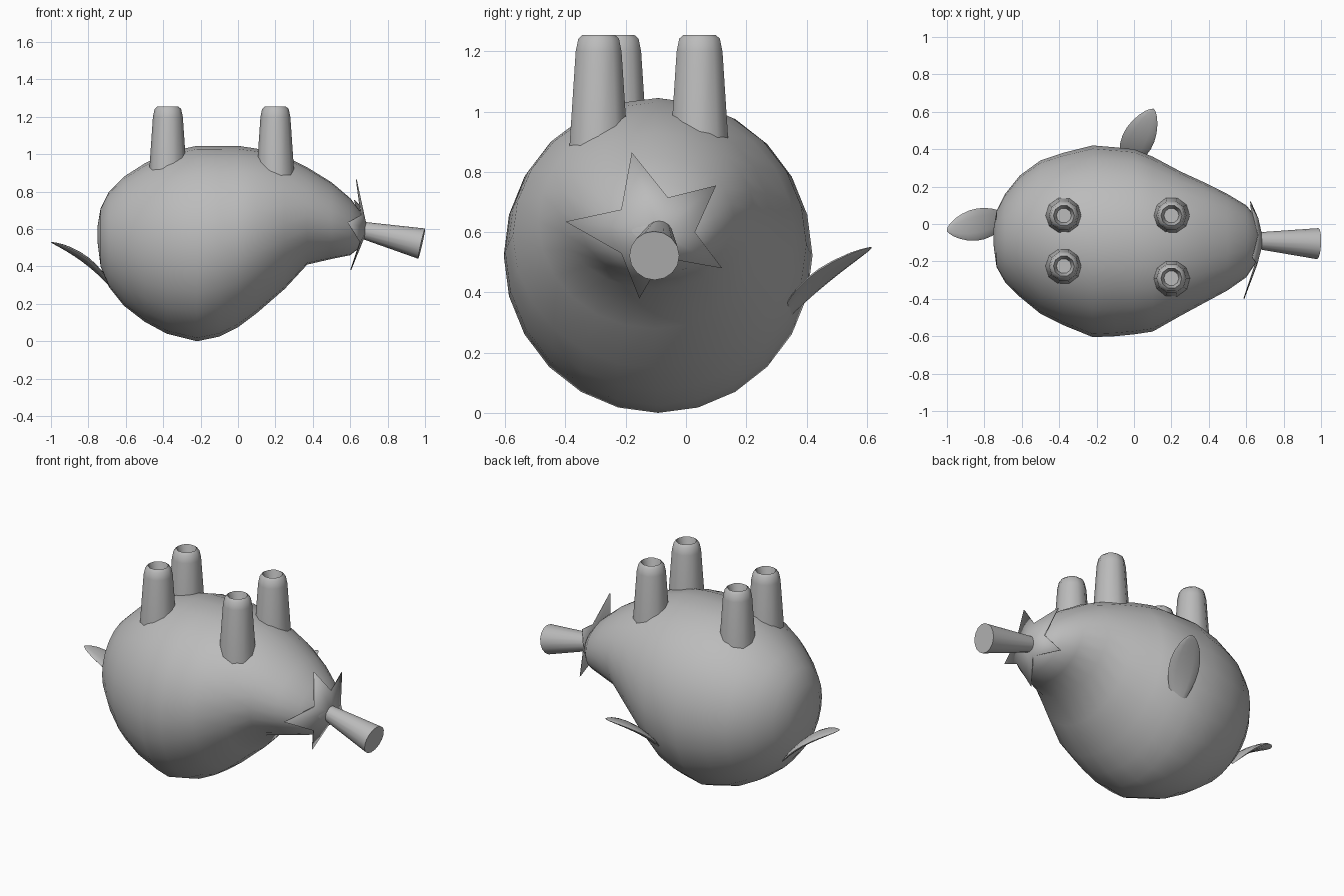
import bpy, bmesh, math
from mathutils import Vector

cube = bpy.data.objects.get("Cube")
if cube:
    bpy.data.objects.remove(cube)

grey = bpy.data.materials.new("plain grey")
grey.use_nodes = True
grey.diffuse_color = (0.5, 0.5, 0.5, 1)
grey.node_tree.nodes["Principled BSDF"].inputs["Base Color"].default_value = (0.5, 0.5, 0.5, 1)


def finish(name, bm, angle=40):
    bmesh.ops.recalc_face_normals(bm, faces=bm.faces)
    mesh = bpy.data.meshes.new(name)
    bm.to_mesh(mesh)
    bm.free()
    mesh.materials.append(grey)
    obj = bpy.data.objects.new(name, mesh)
    bpy.context.collection.objects.link(obj)
    bpy.ops.object.select_all(action="DESELECT")
    obj.select_set(True)
    bpy.context.view_layer.objects.active = obj
    bpy.ops.object.shade_smooth_by_angle(angle=math.radians(angle))
    return obj


def loft(name, rings, sides, angle=40):
    """Skin elliptical rings, each given as centre, half-axis u, half-axis v."""
    bm = bmesh.new()
    loops = []
    for centre, u, v in rings:
        turns = [math.tau * i / sides for i in range(sides)]
        loops.append([bm.verts.new(Vector(centre) + Vector(u) * math.cos(a)
                                   + Vector(v) * math.sin(a)) for a in turns])
    for a, b in zip(loops, loops[1:]):
        for i in range(sides):
            j = (i + 1) % sides
            bm.faces.new((a[i], a[j], b[j], b[i]))
    bm.faces.new(loops[0])
    bm.faces.new(loops[-1])
    return finish(name, bm, angle)


# Pear-shaped body: x, bottom, top, right side, left side
outline = [(-.75, .52, .62, -.12, -.02), (-.735, .40, .71, -.23, .07),
           (-.69, .29, .80, -.31, .16), (-.61, .19, .88, -.39, .26),
           (-.5, .105, .95, -.48, .34), (-.38, .04, 1.01, -.54, .38),
           (-.22, 0, 1.045, -.605, .42), (-.1, .025, 1.045, -.60, .41),
           (0, .075, 1.045, -.59, .40), (.1, .15, 1.03, -.575, .36),
           (.25, .28, .99, -.49, .28), (.37, .41, .93, -.425, .225),
           (.5, .44, .85, -.355, .16), (.6, .46, .765, -.285, .10),
           (.65, .50, .70, -.21, .04), (.68, .56, .64, -.14, -.06)]
loft("body", [((x, (s + t) / 2, (lo + hi) / 2), (0, (t - s) / 2, 0), (0, 0, (hi - lo) / 2))
              for x, lo, hi, s, t in outline], 24, 60)

# Legs pointing up, with hollow tips
leg_profile = [(.82, .106), (1.2, .08), (1.242, .071), (1.255, .056), (1.2, .04)]
legs = {"front_left_leg": (.2, .045), "front_right_leg": (.2, -.29),
        "rear_left_leg": (-.375, .045), "rear_right_leg": (-.375, -.225)}
for name, (x, y) in legs.items():
    loft(name, [((x, y, z), (r, 0, 0), (0, r, 0)) for z, r in leg_profile], 10, 50)

# Flared snout leaning slightly down
start, end = Vector((.64, -.088, .60)), Vector((.982, -.105, .522))
axis = (end - start).normalized()
side = axis.cross(Vector((0, 0, 1))).normalized()
up = side.cross(axis)
loft("snout", [(start, side * .042, up * .042), (end, side * .083, up * .083)], 16)

# Thin star collar round the snout
tips = [(.635, -.18, .865), (.625, .10, .755), (.625, .12, .48), (.605, -.155, .38), (.59, -.40, .635)]
notches = [(.665, -.06, .715), (.665, .03, .60), (.66, -.075, .515), (.655, -.215, .53), (.66, -.215, .675)]
bm = bmesh.new()
hub = bm.verts.new((.692, -.09, .6))
rim = [bm.verts.new(p) for pair in zip(tips, notches) for p in pair]
for i in range(10):
    bm.faces.new((hub, rim[i], rim[(i + 1) % 10]))
star = finish("star_collar", bm)
solid = star.modifiers.new("thickness", "SOLIDIFY")
solid.thickness = .005


# Curved leaf-shaped flaps
def flap(name, root, bend, tip, half_width=.085, half_thickness=.016, steps=12):
    root, bend, tip = Vector(root), Vector(bend), Vector(tip)
    across = (tip - root).cross(Vector((0, 0, 1))).normalized()
    rings = []
    for i in range(steps + 1):
        t = (1 - math.cos(math.pi * i / steps)) / 2
        centre = root * (1 - t) ** 2 + bend * 2 * t * (1 - t) + tip * t * t
        along = (bend - root) * (1 - t) + (tip - bend) * t
        swell = max(.04, math.sin(math.pi * t ** 1.15) ** .6)
        normal = across.cross(along).normalized()
        rings.append((centre, across * half_width * swell, normal * half_thickness * swell))
    return loft(name, rings, 12, 60)


flap("rear_flap", (-.67, .04, .28), (-.80, .0, .47), (-1.0, -.035, .53))
flap("left_flap", (-.05, .31, .29), (.0, .41, .46), (.105, .615, .55))
